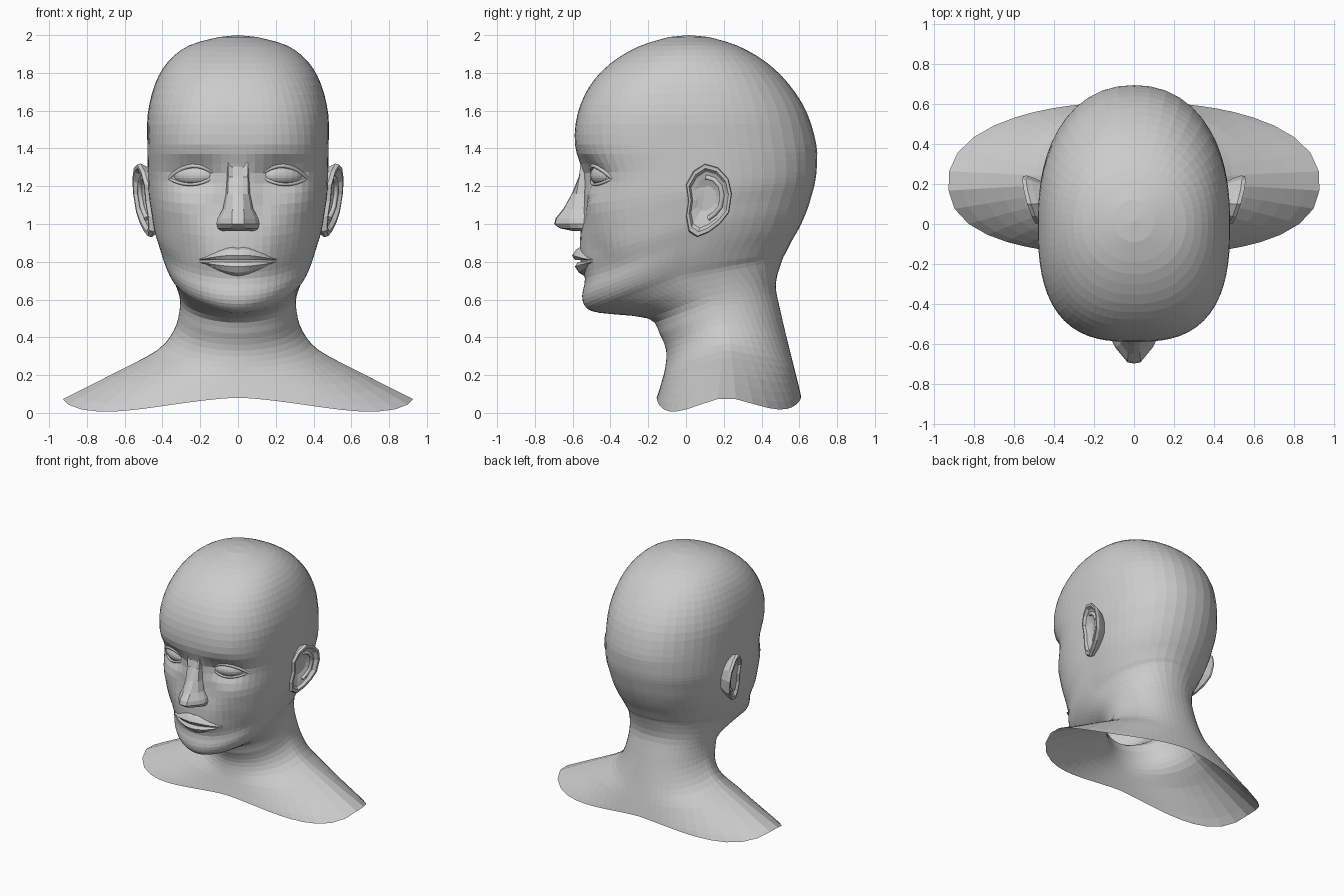
import bpy, bmesh, math
from mathutils import Matrix

if "Cube" in bpy.data.objects:
    bpy.data.objects.remove(bpy.data.objects["Cube"])

SEG = 64


def add_object(name, bm, mirror=False):
    bmesh.ops.recalc_face_normals(bm, faces=bm.faces)
    me = bpy.data.meshes.new(name)
    bm.to_mesh(me)
    bm.free()
    ob = bpy.data.objects.new(name, me)
    bpy.context.collection.objects.link(ob)
    if mirror:
        ob.modifiers.new("Mirror", 'MIRROR').use_mirror_merge = False
    return ob


def loft(rings, cap_start=False, cap_end=False):
    bm = bmesh.new()
    vs = [[bm.verts.new(p) for p in r] for r in rings]
    n = len(vs[0])
    for a, b in zip(vs, vs[1:]):
        for i in range(n):
            j = (i + 1) % n
            bm.faces.new((a[i], a[j], b[j], b[i]))
    if cap_start:
        bm.faces.new(vs[0])
    if cap_end:
        bm.faces.new(vs[-1])
    return bm


def catmull(p, t):
    i = min(int(t), len(p) - 2)
    u = t - i
    q = [p[max(0, min(len(p) - 1, i + k))] for k in (-1, 0, 1, 2)]
    return [0.5 * (2 * b + (c - a) * u + (2 * a - 5 * b + 4 * c - d) * u * u
                   + (3 * b - a - 3 * c + d) * u ** 3) for a, b, c, d in zip(*q)]


def tube(path, r):
    # small round strand along a path
    cu = bpy.data.curves.new("strand", 'CURVE')
    cu.dimensions = '3D'
    cu.bevel_depth = r
    cu.bevel_resolution = 1
    cu.use_fill_caps = True
    sp = cu.splines.new('POLY')
    sp.points.add(len(path) - 1)
    for pt, co in zip(sp.points, path):
        pt.co = (*co, 1)
    ob = bpy.data.objects.new("strand", cu)
    bpy.context.collection.objects.link(ob)
    bpy.context.view_layer.update()
    bm = bmesh.new()
    bm.from_mesh(ob.to_mesh())
    bpy.data.objects.remove(ob)
    return bm


# Sections from shoulders to crown: front y, front z, back y, back z, half width, side z, front squareness
KEYS = [
    (-.155, .08, .61, .085, .93, .08, 2.5),
    (-.13, .16, .59, .17, .66, .215, 2.3),
    (-.11, .24, .565, .27, .43, .335, 2.0),
    (-.105, .33, .535, .39, .34, .44, 2.0),
    (-.14, .42, .50, .54, .31, .54, 2.0),
    (-.20, .50, .475, .68, .31, .62, 1.9),
    (-.46, .53, .51, .81, .34, .71, 1.8),
    (-.53, .56, .53, .85, .37, .77, 1.95),
    (-.55, .62, .56, .91, .395, .83, 2.05),
    (-.535, .71, .60, .98, .42, .91, 2.15),
    (-.56, .81, .64, 1.07, .445, .99, 2.25),
    (-.56, .93, .665, 1.15, .46, 1.08, 2.4),
    (-.545, 1.10, .685, 1.23, .475, 1.18, 2.6),
    (-.55, 1.27, .693, 1.31, .478, 1.29, 2.7),
    (-.588, 1.42, .69, 1.42, .48, 1.42, 2.8),
    (-.575, 1.58, .64, 1.59, .478, 1.58, 2.7),
    (-.51, 1.73, .545, 1.74, .44, 1.74, 2.5),
    (-.40, 1.85, .42, 1.86, .37, 1.86, 2.3),
    (-.25, 1.94, .27, 1.945, .26, 1.945, 2.1),
    (-.09, 1.99, .12, 1.99, .10, 1.99, 2.0),
]
# Face sculpting: x, z, radius x, radius z, push in y
BUMPS = [(.23, 1.26, .13, .075, .06), (.32, 1.09, .10, .07, -.015),
         (.27, .84, .09, .10, .025), (.13, 1.10, .05, .10, .012)]


def section(t):
    yf, zf, yb, zb, w, zs, nf = catmull(KEYS, t)
    yc = yf + (yb - yf) * .48
    nb = 2.2
    ring = []
    for k in range(SEG):
        a = 2 * math.pi * k / SEG
        a -= .25 * math.sin(a)
        s, c = math.sin(a), math.cos(a)
        n, d, ze = (nf, yc - yf, zf) if c > 0 else (nb, yb - yc, zb)
        r = (abs(s / w) ** n + abs(c / d) ** n) ** (-1 / n)
        x, y = r * s, yc - r * c
        e = abs(r * c) / d
        z = zs + (ze - zs) * e
        z -= .08 * max(0, 1 - t / 1.5) * min(1, 1.65 * e * abs(x) / w) ** 1.5
        if y < 0 and t > 7:
            for bx, bz, rx, rz, push in BUMPS:
                y += push * math.exp(-((abs(x) - bx) / rx) ** 2 - ((z - bz) / rz) ** 2)
        ring.append((x, y, z))
    return ring


# Head, neck and shoulders as one open shell
STEP = 3
bm = loft([section(i / STEP) for i in range((len(KEYS) - 1) * STEP + 1)])
bm.verts.ensure_lookup_table()
rim = [bm.verts[i] for i in range(len(bm.verts) - SEG, len(bm.verts))]
top = bm.verts.new((0, .015, 2.0))
for i in range(SEG):
    bm.faces.new((rim[i], rim[(i + 1) % SEG], top))
add_object("head_and_shoulders", bm)

# Nose: height, ridge y, wing half width, ridge half width
NOSE = [(1.36, -.545, .06, .03), (1.25, -.568, .06, .026), (1.16, -.605, .064, .026),
        (1.08, -.65, .08, .03), (1.03, -.69, .108, .032), (1.0, -.698, .115, .032),
        (.975, -.67, .105, .03), (.962, -.60, .085, .025)]
rows = []
for z, yt, w, t in NOSE:
    ym = -.53 * .6 + yt * .4
    half = [(w, -.46), (w, ym + .02), (w * .75 + t * .25, ym - .02), (t, yt + .005)]
    pts = half + [(0, yt)] + [(-x, y) for x, y in reversed(half)]
    rows.append([(x, y, z + .03 * max(0, -.57 - y) * (z < 1)) for x, y in pts])
add_object("nose", loft(rows, True, True))


# Lips: sections swept across the mouth
def lip(name, z0, h, front, bow):
    rows = []
    for k in range(15):
        u = -1 + k / 7
        f = max(.06, 1 - abs(u) ** 1.7)
        x, y = .205 * u, front + .09 * u * u
        top = h * f - bow * math.exp(-(u / .12) ** 2)
        rows.append([(x, y + dy, z0 + top * v) for dy, v in
                     ((.09, 0), (.015, 0), (0, .35), (.02, .8), (.055, 1.1), (.09, 1))])
    add_object(name, loft(rows, True, True))


lip("upper_lip", .810, .075, -.603, .012)
lip("lower_lip", .799, -.07, -.588, 0)

# Eyeballs with lids
bm = bmesh.new()
bmesh.ops.create_uvsphere(
    bm, u_segments=20, v_segments=12, radius=1,
    matrix=Matrix.Translation((.23, -.435, 1.258)) @ Matrix.Rotation(math.radians(22), 4, 'Z')
    @ Matrix.Diagonal((.12, .062, .058, 1)))
add_object("eyeball", bm, True)


def eye_point(u, h):
    return (.24 + .125 * u, -.487 + .05 * u + .05 * u * u, 1.25 + h * (1 - u * u) - .008 * u)


us = [-1 + k / 5 for k in range(11)]
add_object("upper_eyelid", tube([eye_point(u, .058) for u in us], .012), True)
add_object("lower_eyelid", tube([eye_point(u, -.04) for u in us], .009), True)

# Ear: closed outline (y, z) stepped inwards from the back root to the bowl
EAR = [(0, 1.21), (.04, 1.28), (.10, 1.32), (.17, 1.30), (.225, 1.24), (.243, 1.16),
       (.228, 1.06), (.18, 1.0), (.12, .955), (.06, .93), (.015, .96), (0, 1.04), (.012, 1.12)]


def ear_point(y, z, scale, off):
    y, z = .115 + (y - .115) * scale, 1.14 + (z - 1.14) * scale
    return (.475 + .28 * y + .12 * (z - 1.15) + off, y, z)


steps = [(.6, -.12), (.92, -.035), (1, -.008), (.97, .012), (.86, .012),
         (.77, -.008), (.6, -.016), (.35, -.032)]
add_object("ear", loft([[ear_point(y, z, s, o) for y, z in EAR] for s, o in steps],
                       False, True), True)
fold = [ear_point(y, z, .6, -.012) for y, z in EAR[2:9]]
add_object("ear_inner_fold", tube(fold, .014), True)
